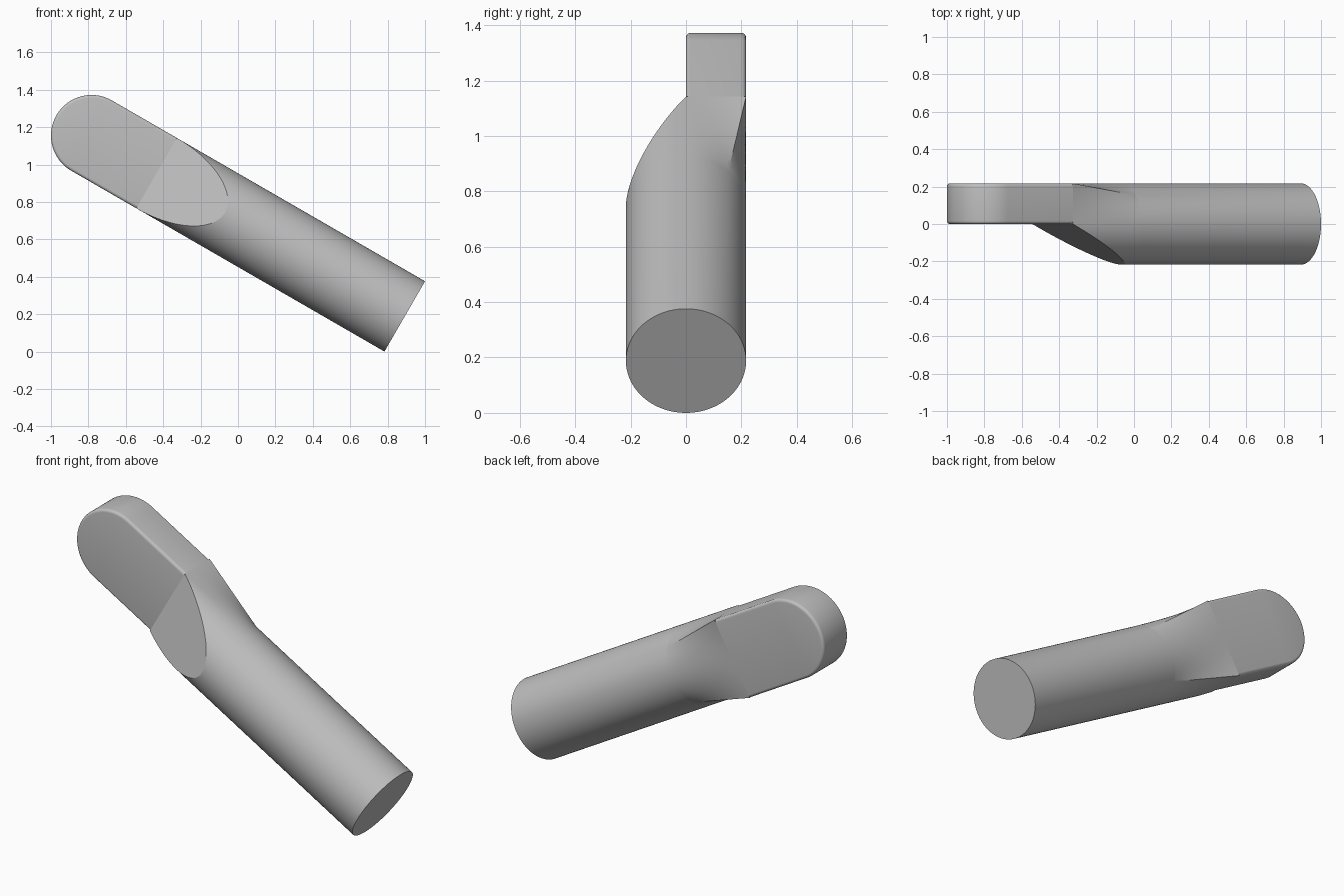
import bpy, bmesh
from math import sin, cos, pi, radians

if "Cube" in bpy.data.objects:
    bpy.data.objects.remove(bpy.data.objects["Cube"])

R = 0.217          # rod radius, also half the tab width
SLOPE = 1.11       # distance along the rod where the flattening starts
TAB = 1.532        # where the tab starts
TIP = 1.9335       # centre of the rounded tip
TILT = radians(30)

grey = bpy.data.materials.new("plain grey")
grey.use_nodes = True
grey.diffuse_color = (0.52, 0.52, 0.52, 1)
grey.node_tree.nodes["Principled BSDF"].inputs["Base Color"].default_value = (0.52, 0.52, 0.52, 1)


def place(u, v, y):
    """Distance along the rod, across it, and depth -> tilted position."""
    return (0.8915 - u * cos(TILT) + v * sin(TILT), y,
            0.188 + u * sin(TILT) + v * cos(TILT))


def finish(name, bm):
    bmesh.ops.recalc_face_normals(bm, faces=bm.faces)
    mesh = bpy.data.meshes.new(name)
    bm.to_mesh(mesh)
    bm.free()
    mesh.materials.append(grey)
    ob = bpy.data.objects.new(name, mesh)
    bpy.context.collection.objects.link(ob)
    bpy.ops.object.select_all(action='DESELECT')
    ob.select_set(True)
    bpy.context.view_layer.objects.active = ob
    bpy.ops.object.shade_smooth_by_angle(angle=radians(20))


def section(a, n=64, m=32):
    """Back half blends from round to square; front arcs shrink to angle a."""
    f = 1 - sin(a)
    pts = []
    for i in range(n + 1):
        c, s = cos(pi * i / n), sin(pi * i / n)
        k = R * ((1 - f) + f / max(abs(c), abs(s)))
        pts.append((c * k, s * k))
    left = [(-R * cos(a * i / m), -R * sin(a * i / m)) for i in range(1, m + 1)]
    right = [(-v, y) for v, y in reversed(left)]
    return pts + left + right


# Round rod, cut by a sloping flat in front and squared off behind
bm = bmesh.new()
steps = 32
stations = [(0, pi / 2)]
for i in range(steps + 1):
    a = pi / 2 * (1 - i / steps)
    stations.append((SLOPE + (TAB - SLOPE) * (1 - sin(a)), a))
rings = [[bm.verts.new(place(u, v, y)) for v, y in section(a)] for u, a in stations]
for r0, r1 in zip(rings, rings[1:]):
    for i in range(len(r0)):
        j = (i + 1) % len(r0)
        bm.faces.new((r0[i], r0[j], r1[j], r1[i]))
bm.faces.new(rings[0])
bm.faces.new(rings[-1])
bmesh.ops.remove_doubles(bm, verts=bm.verts, dist=0.00005)
finish("rod", bm)

# Flat tab with a round tip and softened rims
bm = bmesh.new()
outline = [(TAB, -R)]
outline += [(TIP + R * cos(t), R * sin(t)) for t in (pi * (i / 48 - 0.5) for i in range(49))]
outline += [(TAB, R)]
front = [bm.verts.new(place(u, v, 0)) for u, v in outline]
back = [bm.verts.new(place(u, v, R)) for u, v in outline]
bm.faces.new(front)
bm.faces.new(back)
rims = []
for i in range(len(outline)):
    j = (i + 1) % len(outline)
    bm.faces.new((front[i], front[j], back[j], back[i]))
    if j:
        rims += [bm.edges.get((front[i], front[j])), bm.edges.get((back[i], back[j]))]
bmesh.ops.recalc_face_normals(bm, faces=bm.faces)
bmesh.ops.bevel(bm, geom=rims, offset=0.016, segments=5, profile=0.5, affect='EDGES')
finish("tab", bm)
